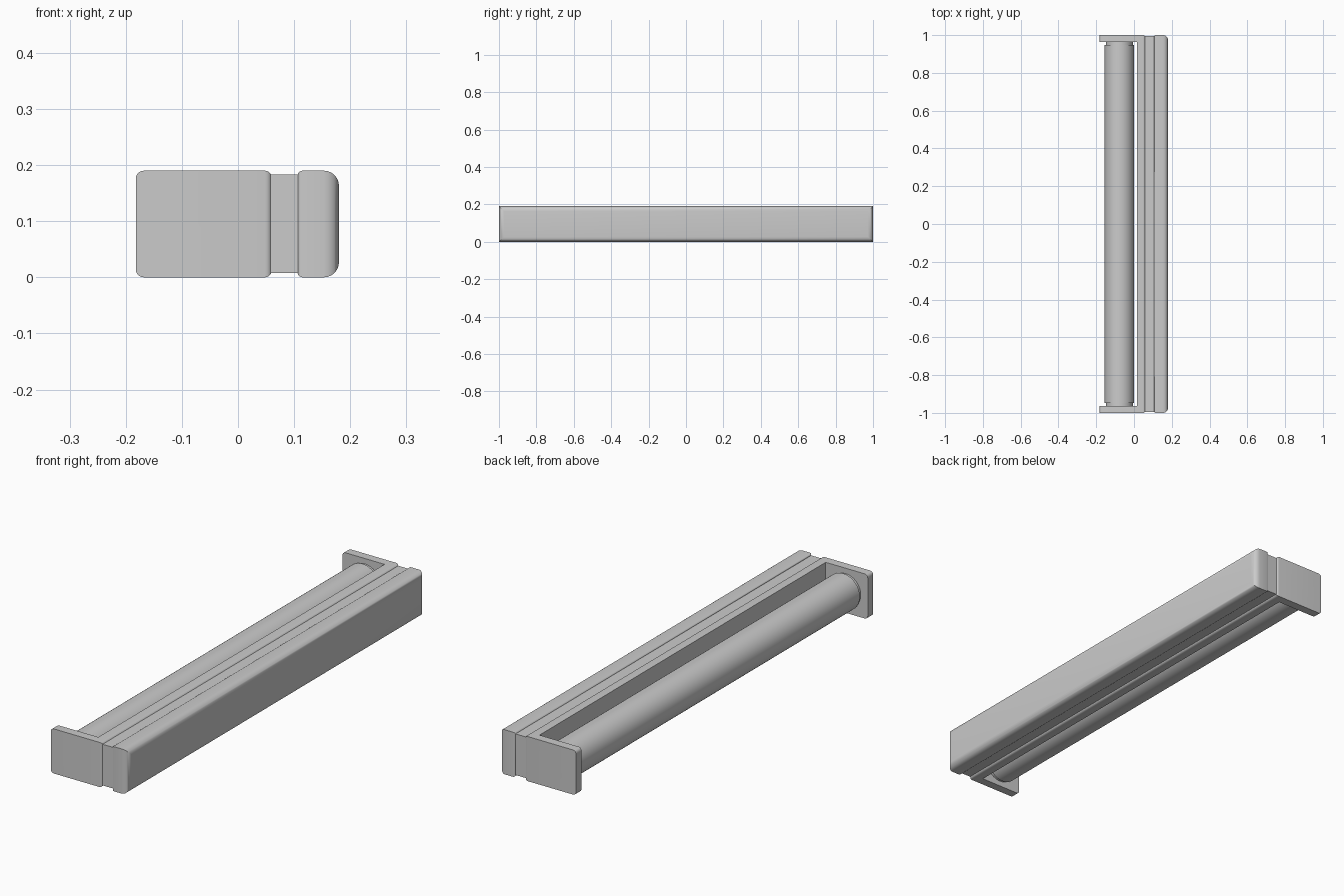
import bpy, bmesh, math
from mathutils import Matrix

if "Cube" in bpy.data.objects:
    bpy.data.objects.remove(bpy.data.objects["Cube"])


def finish(bm, name):
    bmesh.ops.recalc_face_normals(bm, faces=bm.faces)
    mesh = bpy.data.meshes.new(name)
    bm.to_mesh(mesh)
    bm.free()
    ob = bpy.data.objects.new(name, mesh)
    bpy.context.collection.objects.link(ob)
    bpy.ops.object.select_all(action='DESELECT')
    ob.select_set(True)
    bpy.context.view_layer.objects.active = ob
    bpy.ops.object.shade_smooth_by_angle(angle=math.radians(35))
    return ob


def prism(outline, z0, z1):
    """Extrude an xy outline from z0 to z1."""
    bm = bmesh.new()
    face = bm.faces.new([bm.verts.new((x, y, z0)) for x, y in outline])
    ext = bmesh.ops.extrude_face_region(bm, geom=[face])
    verts = [v for v in ext['geom'] if isinstance(v, bmesh.types.BMVert)]
    bmesh.ops.translate(bm, verts=verts, vec=(0, 0, z1 - z0))
    return bm


def round_edges(bm, test, radius, segments=5):
    edges = [e for e in bm.edges if test(e.verts[0].co, e.verts[1].co)]
    bmesh.ops.bevel(bm, geom=edges, offset=radius, segments=segments,
                    profile=0.5, affect='EDGES')


def rect(x0, x1, y):
    return [(x0, -y), (x1, -y), (x1, y), (x0, y)]


def on_x(x):
    return lambda a, b: abs(a.x - x) < 1e-4 and abs(b.x - x) < 1e-4


H = 0.19

# Front panel: soft outer face, tighter inner rim
bm = prism(rect(0.106, 0.18, 1.0), 0, H)
round_edges(bm, on_x(0.18), 0.027, 6)
round_edges(bm, on_x(0.106), 0.009, 4)
finish(bm, "front_panel")

# Recessed spacer between panel and bracket
finish(prism(rect(0.05, 0.115, 0.995), 0.008, 0.183), "spacer")

# U-shaped bracket holding the roller
bm = prism([(-0.182, -1), (0.06, -1), (0.06, 1), (-0.182, 1),
            (-0.182, 0.963), (0.016, 0.963), (0.016, -0.963), (-0.182, -0.963)], 0, H)
round_edges(bm, on_x(0.06), 0.012)
round_edges(bm, lambda a, b: on_x(-0.182)(a, b) and abs(a.z - b.z) < 1e-4, 0.014)
finish(bm, "bracket")


def cylinder(name, radius, y0, y1):
    bm = bmesh.new()
    place = Matrix.Translation((-0.077, (y0 + y1) / 2, H / 2)) @ Matrix.Rotation(math.pi / 2, 4, 'X')
    bmesh.ops.create_cone(bm, cap_ends=True, segments=64, radius1=radius,
                          radius2=radius, depth=y1 - y0, matrix=place)
    return finish(bm, name)


# Roller with a narrow hub at each end
cylinder("roller", 0.078, -0.948, 0.948)
for side, label in ((-1, "front"), (1, "back")):
    ends = sorted((side * 0.94, side * 0.97))
    cylinder("roller_hub_" + label, 0.072, *ends)
